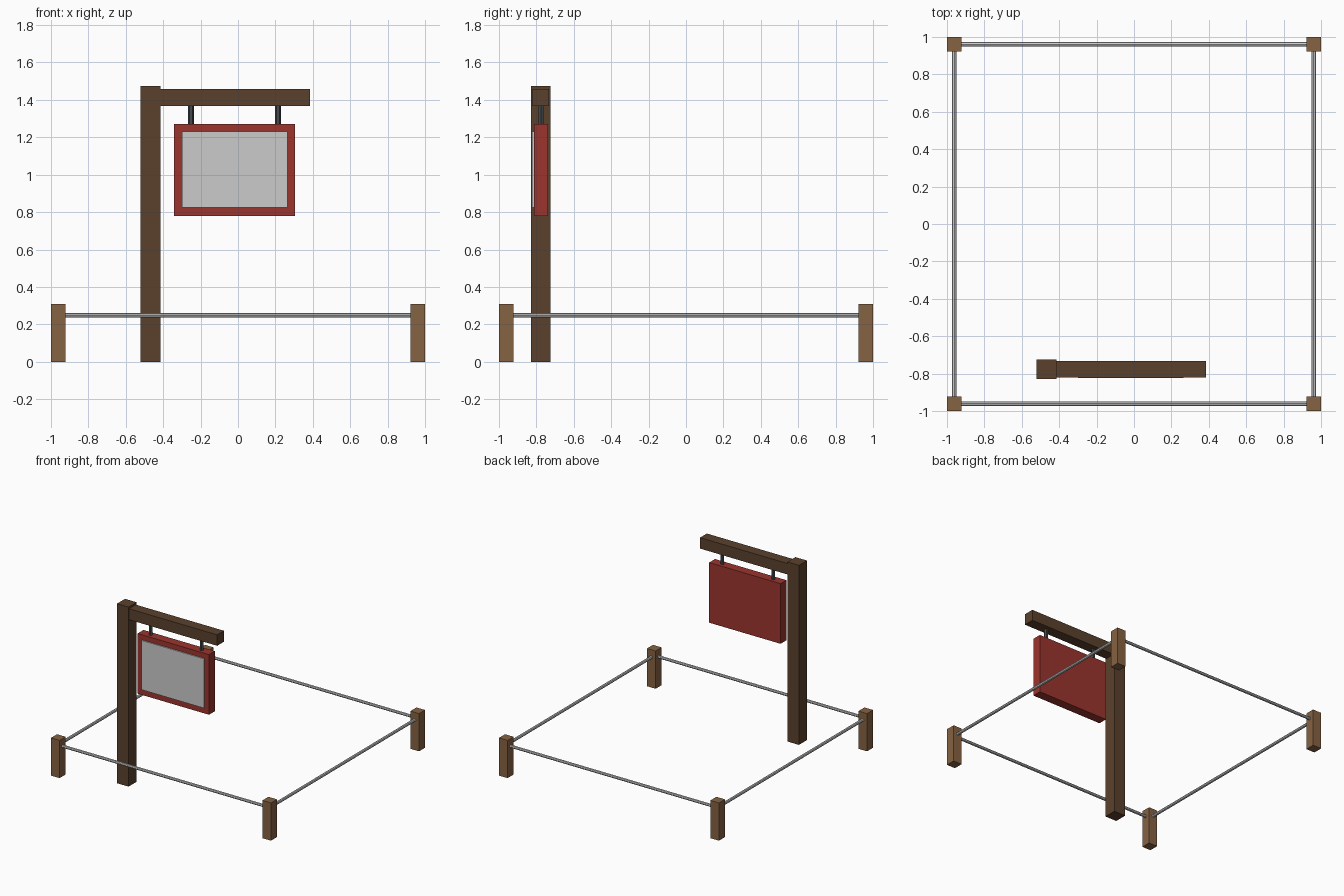
import bpy
from math import pi

if "Cube" in bpy.data.objects:
    bpy.data.objects.remove(bpy.data.objects["Cube"])


def material(name, color):
    m = bpy.data.materials.new(name)
    m.diffuse_color = (*color, 1)
    m.use_nodes = True
    m.node_tree.nodes["Principled BSDF"].inputs["Base Color"].default_value = m.diffuse_color
    return m


WOOD = material("light_wood", (0.24, 0.125, 0.055))
DARK = material("dark_wood", (0.105, 0.053, 0.026))
RED = material("red_paint", (0.33, 0.035, 0.027))
IRON = material("iron", (0.06, 0.07, 0.08))


def finish(name, mat):
    ob = bpy.context.object
    ob.name = name
    if mat:
        ob.data.materials.append(mat)
    return ob


def box(name, lo, hi, mat=None):
    bpy.ops.mesh.primitive_cube_add(size=1, location=[(a + b) / 2 for a, b in zip(lo, hi)])
    bpy.context.object.scale = [b - a for a, b in zip(lo, hi)]
    bpy.ops.object.transform_apply(location=False, rotation=False, scale=True)
    return finish(name, mat)


def rod(name, loc, rot, radius, length, sides, mat=None):
    bpy.ops.mesh.primitive_cylinder_add(vertices=sides, radius=radius, depth=length,
                                        location=loc, rotation=rot)
    return finish(name, mat)


# Fence posts at the four corners
C = 0.961
for sx, side in ((-1, "left"), (1, "right")):
    for sy, end in ((-1, "front"), (1, "back")):
        x, y = sx * C, sy * C
        box(f"fence_post_{end}_{side}", (x - .039, y - .039, 0), (x + .039, y + .039, .31), WOOD)

# Rails between the posts
for s, end, side in ((-1, "front", "left"), (1, "back", "right")):
    rod(f"rail_{end}", (0, s * C, .248), (0, pi / 2, 0), .012, 2 * C, 8)
    rod(f"rail_{side}", (s * C, 0, .248), (pi / 2, 0, 0), .012, 2 * C, 8)

# Sign post with its arm
box("sign_post", (-.52, -.828, 0), (-.415, -.724, 1.475), DARK)
box("sign_arm", (-.468, -.82, 1.368), (.385, -.732, 1.458), DARK)

# Hanging sign: backing board, raised face, two hangers
box("sign_board", (-.343, -.814, .778), (.306, -.738, 1.272), RED)
box("sign_face", (-.3, -.823, .825), (.265, -.80, 1.23))
for x, side in ((-.251, "left"), (.214, "right")):
    rod(f"hanger_{side}", (x, -.776, 1.32), (0, 0, pi / 6), .015, .13, 6, IRON)
